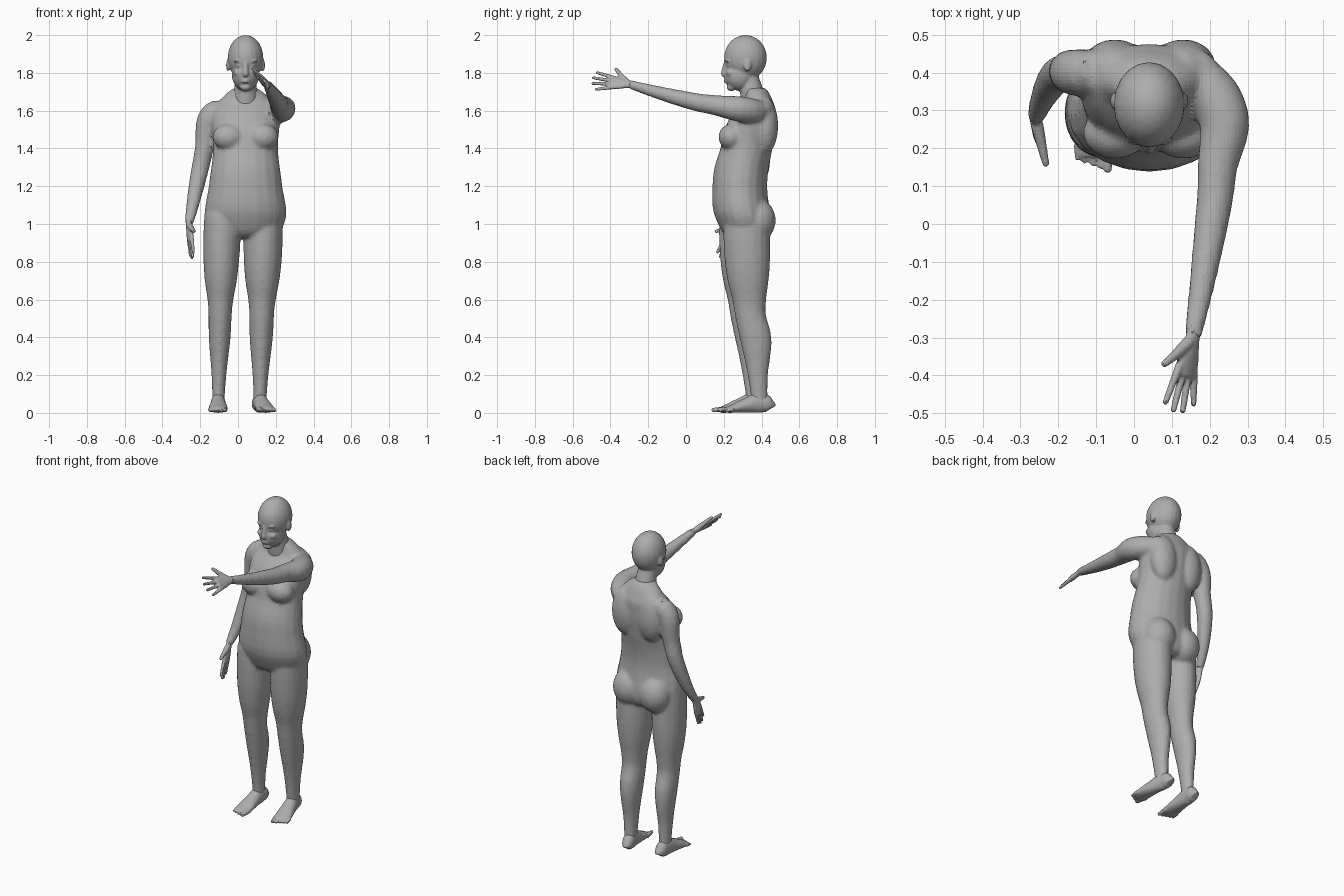
import bpy, bmesh, math
from mathutils import Vector, Matrix

default_cube = bpy.data.objects.get("Cube")
if default_cube:
    bpy.data.objects.remove(default_cube)

UP = Vector((0, 0, 1))
RIGHT = Vector((1, 0, 0))
SIDES = 20
CENTRE = .04
MIRROR = (-1, 1)

clay = bpy.data.materials.new("clay_grey")
clay.use_nodes = True
clay.diffuse_color = (*[.42] * 3, 1)
shader = clay.node_tree.nodes["Principled BSDF"]
shader.inputs["Base Color"].default_value = clay.diffuse_color


def smooth_rows(rows, steps=5):
    """Blend each pair of neighbouring rows along their shared slopes."""
    rows = [Vector(row) for row in rows]
    padded = [rows[0], *rows, rows[-1]]
    result = []
    for before, start, end, after in zip(padded, rows, rows[1:], [*rows[2:], rows[-1]]):
        leave, arrive = (end - before) / 2, (after - start) / 2
        for step in range(steps):
            t = step / steps
            ease = t * t * (3 - 2 * t)
            result.append((start + leave * t).lerp(end - arrive * (1 - t), ease))
    return result + [rows[-1]]


def loft(bm, rows, side=RIGHT, axis=None):
    """Skin ellipses along a path of (x, y, z, half width, half depth)."""
    rows = smooth_rows(rows)
    centres = [Vector(row[:3]) for row in rows]
    rings = []
    for i, (centre, row) in enumerate(zip(centres, rows)):
        following = centres[min(i + 1, len(rows) - 1)]
        previous = centres[max(i - 1, 0)]
        tangent = (axis or following - previous).normalized()
        across = (side - tangent * side.dot(tangent)).normalized()
        width, depth = across * row[3], tangent.cross(across) * row[4]
        angles = [math.tau * k / SIDES for k in range(SIDES)]
        rings.append([bm.verts.new(centre + width * math.cos(angle) + depth * math.sin(angle))
                      for angle in angles])
    for lower, upper in zip(rings, rings[1:]):
        for k in range(SIDES):
            bm.faces.new((lower[k - 1], lower[k], upper[k], upper[k - 1]))
    bm.faces.new(rings[0])
    bm.faces.new(rings[-1])


def taper(bm, start, end, radius, side=RIGHT, tip=.7):
    """A straight round limb ending in a soft tip."""
    loft(bm, [(*start, radius, radius), (*end, radius * tip, radius * tip)], side)
    ball(bm, end, [radius * tip] * 3)


def ball(bm, at, size):
    placement = Matrix.LocRotScale(Vector(at), None, Vector(size))
    bmesh.ops.create_uvsphere(bm, u_segments=SIDES, v_segments=SIDES, radius=1, matrix=placement)


def finish(bm, name, voxel, smoothing):
    """Fuse the overlapping forms into one skin."""
    bmesh.ops.recalc_face_normals(bm, faces=bm.faces)
    mesh = bpy.data.meshes.new(name)
    bm.to_mesh(mesh)
    bm.free()
    mesh.materials.append(clay)
    part = bpy.data.objects.new(name, mesh)
    bpy.context.collection.objects.link(part)
    skin = part.modifiers.new("fuse", 'REMESH')
    skin.mode = 'VOXEL'
    skin.voxel_size = voxel
    relax = part.modifiers.new("relax", 'SMOOTH')
    relax.factor = .5
    relax.iterations = smoothing


# Torso profile: height, half width, y, half depth
body = bmesh.new()
torso = [(.93, .1, .32, .08), (1, .205, .31, .14), (1.2, .195, .285, .145), (1.4, .172, .32, .138),
         (1.55, .18, .35, .125), (1.65, .14, .38, .08), (1.72, .06, .36, .06)]
loft(body, [(CENTRE, y, z, width, depth) for z, width, y, depth in torso], axis=UP)
for mirror in MIRROR:
    beside = CENTRE + mirror * .09
    ball(body, at=(beside, .24, 1.46), size=(.085, .068, .07))    # chest
    ball(body, at=(beside, .42, 1.52), size=(.085, .068, .15))    # shoulder blade
    ball(body, at=(beside, .375, 1.02), size=(.1, .1, .115))      # buttock
    ball(body, at=(beside, .395, 1.61), size=(.1, .075, .05))     # shoulder slope

# Leg profile, shared by both sides: height, half width, y, half depth
leg = [(1.05, .1, .32, .12), (.8, .1, .325, .12), (.6, .073, .335, .09), (.5, .065, .345, .083),
       (.38, .06, .37, .083), (.2, .042, .38, .054), (.05, .035, .39, .044)]
LEFT_ANKLE = Vector((.115, .39, 0))
RIGHT_ANKLE = Vector((-.105, .36, 0))
for ankle, girth in ((LEFT_ANKLE, 1), (RIGHT_ANKLE, .94)):
    stride = ankle.y - LEFT_ANKLE.y
    loft(body, [(ankle.x + z / 50, y + stride, z, width * girth, depth * girth)
                for z, width, y, depth in leg], axis=UP)

# Outstretched left arm and hanging right arm: position and radius
LEFT_WRIST = Vector((.155, -.3, 1.74))
RIGHT_WRIST = Vector((-.26, .28, 1))
left_arm = [(.13, .41, 1.59, .05), (.228, .31, 1.605, .068), (.22, .15, 1.63, .053),
            (.2, -.03, 1.665, .043), (*LEFT_WRIST, .023)]
right_arm = [(-.06, .41, 1.6, .05), (-.145, .4, 1.57, .062), (-.178, .4, 1.4, .05),
             (-.22, .37, 1.2, .042), (*RIGHT_WRIST, .023)]
for arm in (left_arm, right_arm):
    loft(body, [(*place, radius, radius) for *place, radius in arm], side=Vector((1, .3, .3)))
finish(body, "body", voxel=.011, smoothing=5)

# Head, neck and face
head = bmesh.new()
taper(head, start=(CENTRE, .37, 1.6), end=(CENTRE, .33, 1.78), radius=.075)
ball(head, at=(CENTRE, .315, 1.88), size=(.094, .113, .12))       # skull
ball(head, at=(CENTRE, .285, 1.79), size=(.073, .083, .085))      # jaw
ball(head, at=(CENTRE, .24, 1.725), size=(.03, .025, .022))       # chin
taper(head, start=(CENTRE, .21, 1.86), end=(CENTRE, .2, 1.795), radius=.01, tip=1.6)   # nose
for lip in (1.752, 1.764):
    ball(head, at=(CENTRE, .214, lip), size=(.024, .014, .006))
for mirror in MIRROR:
    beside = CENTRE + mirror * .035
    ball(head, at=(beside, .222, 1.862), size=(.028, .014, .008))   # brow
    ball(head, at=(beside, .226, 1.838), size=(.015, .012, .009))   # eye
    ball(head, at=(beside, .235, 1.8), size=(.03, .024, .02))       # cheek
    ball(head, at=(CENTRE + mirror * .093, .325, 1.84), size=(.01, .021, .033))   # ear
finish(head, "head", voxel=.007, smoothing=3)


def hand(name, wrist, forward, thumb_side, spread):
    """Palm, four fanned fingers and a thumb."""
    bm = bmesh.new()
    ahead = Vector(forward).normalized()
    across = Vector(thumb_side)
    across = (across - ahead * across.dot(ahead)).normalized()

    def spot(along, aside):
        return wrist + ahead * along + across * aside

    palm = [(-.03, .022), (.01, .024), (.06, .039), (.105, .037)]
    loft(bm, [(*spot(along, 0), width, .016) for along, width in palm], across)
    for finger in (-1.5, -.5, .5, 1.5):
        reach = .2 - .01 * (finger - .3) ** 2
        taper(bm, spot(.08, finger * .02), spot(reach, finger * spread), .0115, across)
    knuckle = spot(.055, .052)
    taper(bm, spot(.015, .012), knuckle, .017, across, tip=.8)
    taper(bm, knuckle, spot(.09, .092), .0135, across)
    finish(bm, name, voxel=.0045, smoothing=3)


hand("left_hand", LEFT_WRIST, forward=(-.2, -1, .1), thumb_side=(-.64, 0, .76), spread=.038)
hand("right_hand", RIGHT_WRIST, forward=(.1, -.5, -1), thumb_side=(.2, -.85, .45), spread=.024)


def foot(name, ankle, forward, outer):
    """Heel-to-ball loft with five toes, the big toe on the inner side."""
    bm = bmesh.new()
    ahead = Vector(forward).normalized()
    across = ahead.cross(UP) * outer

    def spot(along, aside, height):
        return ankle + ahead * along + across * aside + UP * height

    # Sole profile: distance ahead, half width, half height
    sole = [(-.064, .018, .025), (-.045, .034, .04), (0, .037, .052), (.07, .043, .04),
            (.13, .05, .026), (.18, .046, .015)]
    loft(bm, [(*spot(along, 0, rise), width, rise) for along, width, rise in sole], across)
    for toe in range(5):
        radius = .011 if toe else .016
        aside = toe * .02 - .036
        reach = .215 - toe * .007
        taper(bm, spot(.15, aside, .02), spot(reach, aside, radius), radius, across)
    finish(bm, name, voxel=.0055, smoothing=3)


foot("left_foot", LEFT_ANKLE, forward=(.2, -1, 0), outer=-1)
foot("right_foot", RIGHT_ANKLE, forward=(0, -1, 0), outer=1)
